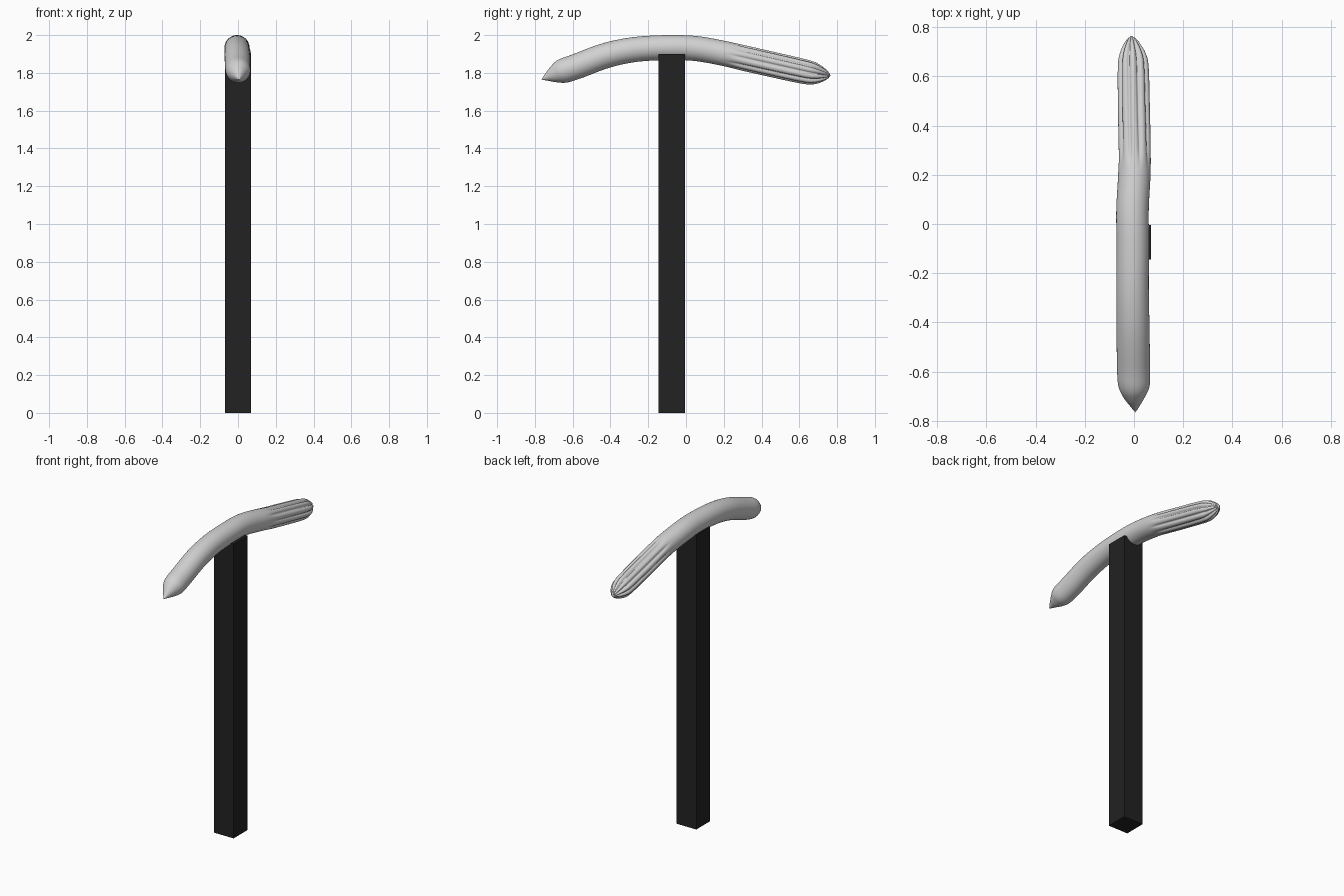
import bpy, bmesh, math
from mathutils import Vector

if "Cube" in bpy.data.objects:
    bpy.data.objects.remove(bpy.data.objects["Cube"])


def material(name, rgb):
    m = bpy.data.materials.new(name)
    m.diffuse_color = (*rgb, 1)
    m.use_nodes = True
    m.node_tree.nodes["Principled BSDF"].inputs["Base Color"].default_value = m.diffuse_color
    return m


def finish(name, bm, mat):
    bmesh.ops.recalc_face_normals(bm, faces=bm.faces[:])
    me = bpy.data.meshes.new(name)
    bm.to_mesh(me)
    bm.free()
    me.materials.append(mat)
    ob = bpy.data.objects.new(name, me)
    bpy.context.collection.objects.link(ob)
    return ob


steel = material("pale steel", (0.64, 0.64, 0.64))
black = material("black handle", (0.016, 0.016, 0.016))

# Square handle
bm = bmesh.new()
bmesh.ops.create_cube(bm, size=1)
for v in bm.verts:
    v.co = (v.co.x * 0.14, v.co.y * 0.14 - 0.075, (v.co.z + 0.5) * 1.9)
finish("handle", bm, black)

# Curved head: centre x, y, z, radius, flute depth along its length
stations = [
    (0.005, -0.758, 1.768, 0.006, 0), (0.003, -0.735, 1.778, 0.022, 0),
    (0.0, -0.70, 1.792, 0.045, 0), (0.0, -0.655, 1.809, 0.064, 0),
    (-0.002, -0.58, 1.834, 0.067, 0), (-0.004, -0.42, 1.893, 0.067, 0),
    (-0.006, -0.26, 1.925, 0.066, 0), (-0.005, -0.08, 1.934, 0.066, 0),
    (-0.006, 0.06, 1.928, 0.066, 0), (0.002, 0.21, 1.901, 0.066, 0),
    (0.003, 0.30, 1.880, 0.067, 0.006), (0.0, 0.45, 1.846, 0.067, 0.008),
    (-0.003, 0.63, 1.806, 0.065, 0.009), (-0.005, 0.69, 1.795, 0.055, 0.009),
    (-0.008, 0.735, 1.789, 0.032, 0.006), (-0.01, 0.757, 1.786, 0.013, 0.002),
]
SIDES, STEPS, LOBES = 80, 5, 10


def smooth(a, b, c, d, t):
    return [0.5 * (2 * q + (r - p) * t + (2 * p - 5 * q + 4 * r - s) * t * t
                   + (3 * q - p - 3 * r + s) * t ** 3)
            for p, q, r, s in zip(a, b, c, d)]


path = []
last = len(stations) - 1
for i in range(last):
    quad = [stations[min(max(i + k, 0), last)] for k in (-1, 0, 1, 2)]
    path += [smooth(*quad, s / STEPS) for s in range(STEPS)]
path.append(stations[-1])

bm = bmesh.new()
rings = []
for i, (x, y, z, r, flute) in enumerate(path):
    a, b = path[max(i - 1, 0)], path[min(i + 1, len(path) - 1)]
    tangent = Vector((0, b[1] - a[1], b[2] - a[2])).normalized()
    up = Vector((0, -tangent.z, tangent.y))
    ring = []
    for k in range(SIDES):
        ang = math.tau * k / SIDES
        # narrow grooves between rounded lobes
        groove = (1 - abs(math.sin(ang * LOBES / 2))) ** 1.4
        rad = r - max(flute, 0) * 1.5 * groove
        off = Vector((math.cos(ang) * rad, 0, 0)) + up * math.sin(ang) * rad
        ring.append(bm.verts.new(Vector((x, y, z)) + off))
    rings.append(ring)
for p, q in zip(rings, rings[1:]):
    for k in range(SIDES):
        n = (k + 1) % SIDES
        bm.faces.new((p[k], p[n], q[n], q[k]))

# Pointed ends
for ring, tip in ((rings[0], (0.005, -0.765, 1.765)), (rings[-1], (-0.01, 0.765, 1.785))):
    t = bm.verts.new(tip)
    for k in range(SIDES):
        bm.faces.new((ring[k], ring[(k + 1) % SIDES], t))

head = finish("curved_head", bm, steel)
for p in head.data.polygons:
    p.use_smooth = True
